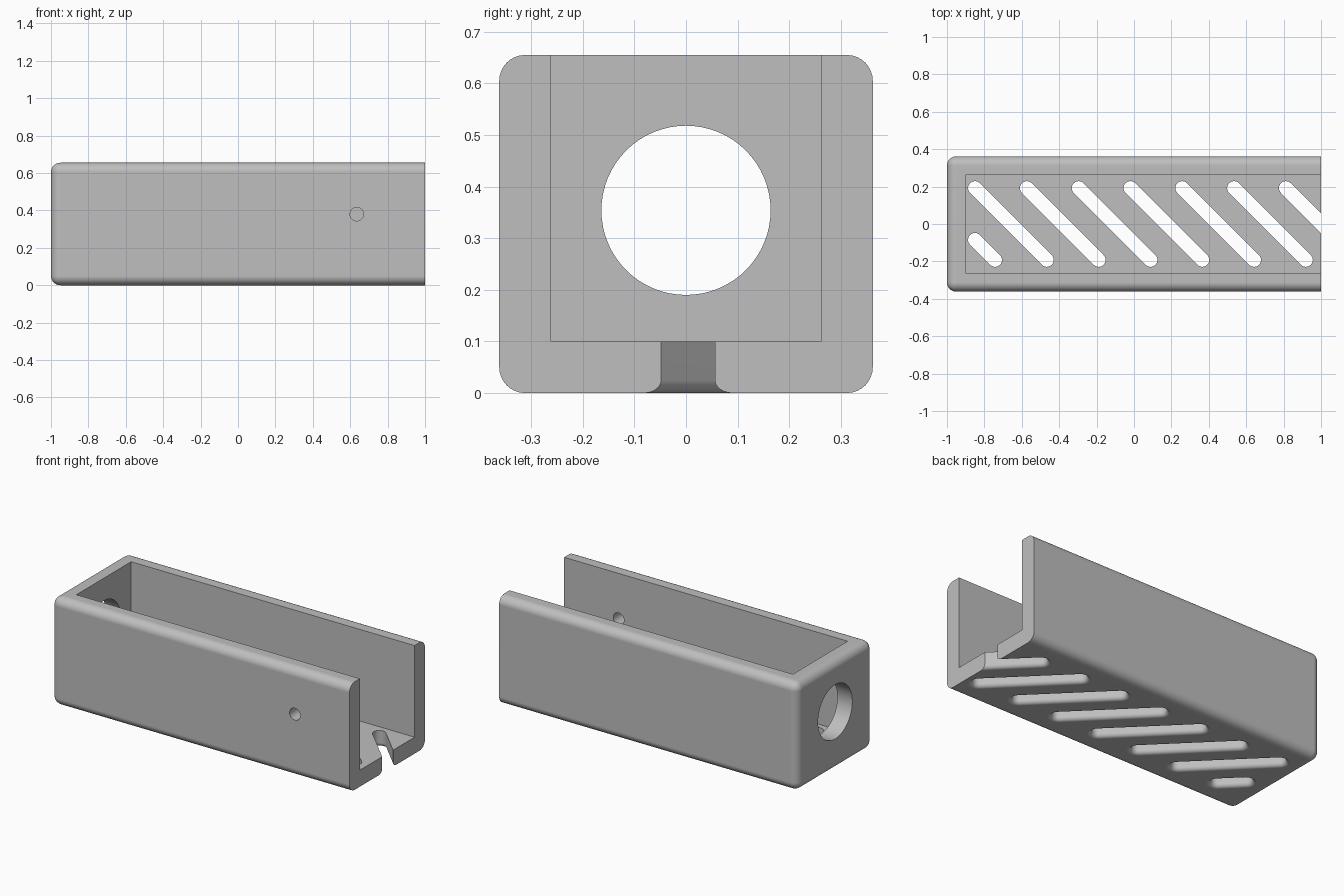
import bpy, bmesh, math
from mathutils import Vector, Matrix

if "Cube" in bpy.data.objects:
    bpy.data.objects.remove(bpy.data.objects["Cube"], do_unlink=True)

LENGTH, WIDTH, HEIGHT = 2.0, 0.724, 0.655
WALL, FILLET = 0.1, 0.05
SLOT_R, SLOT_FILLET, PITCH = 0.037, 0.024, 0.277
SLOT_Y = 0.192

grey = bpy.data.materials.new("plain grey")
grey.use_nodes = True
grey.diffuse_color = (0.52, 0.52, 0.52, 1)
grey.node_tree.nodes["Principled BSDF"].inputs["Base Color"].default_value = grey.diffuse_color


def make_object(name, bm):
    bmesh.ops.recalc_face_normals(bm, faces=bm.faces)
    mesh = bpy.data.meshes.new(name)
    bm.to_mesh(mesh)
    bm.free()
    mesh.materials.append(grey)
    obj = bpy.data.objects.new(name, mesh)
    bpy.context.collection.objects.link(obj)
    return obj


def add_box(bm, low, high):
    low, high = Vector(low), Vector(high)
    size = Matrix.Diagonal((*(high - low), 1))
    bmesh.ops.create_cube(bm, size=1, matrix=Matrix.Translation((low + high) / 2) @ size)


def add_cylinder(bm, centre, radius, depth, axis):
    turn = Vector((0, 0, 1)).rotation_difference(Vector(axis)).to_matrix().to_4x4()
    bmesh.ops.create_cone(bm, cap_ends=True, segments=64, radius1=radius, radius2=radius,
                          depth=depth, matrix=Matrix.Translation(centre) @ turn)


def add_slot(bm, start, end):
    """Rounded diagonal slot, flared at the underside."""
    heading = math.atan2(end[1] - start[1], end[0] - start[0])
    levels = [(SLOT_FILLET, -0.03)]
    for i in range(7):
        t = math.pi / 2 * (1 - i / 6)
        levels.append((SLOT_FILLET * (1 - math.cos(t)), SLOT_FILLET * (1 - math.sin(t))))
    levels.append((0, WALL + 0.03))
    rings = []
    for offset, z in levels:
        ring = []
        for centre, base in ((end, heading - math.pi / 2), (start, heading + math.pi / 2)):
            for k in range(17):
                a = base + math.pi * k / 16
                r = SLOT_R + offset
                ring.append(bm.verts.new((centre[0] + r * math.cos(a),
                                          centre[1] + r * math.sin(a), z)))
        rings.append(ring)
    for lower, upper in zip(rings, rings[1:]):
        for k in range(len(lower)):
            j = (k + 1) % len(lower)
            bm.faces.new((lower[k], lower[j], upper[j], upper[k]))
    bm.faces.new(rings[0][::-1])
    bm.faces.new(rings[-1])


# Outer block, rounded everywhere except around the open end
bm = bmesh.new()
add_box(bm, (-LENGTH / 2, -WIDTH / 2, 0), (LENGTH / 2, WIDTH / 2, HEIGHT))
rounded = [e for e in bm.edges if min(v.co.x for v in e.verts) < 0]
bmesh.ops.bevel(bm, geom=rounded, offset=FILLET, segments=8, profile=0.5, affect='EDGES')
tray = make_object("slotted_tray", bm)

# Inner channel, open at the top and at one end
bm = bmesh.new()
add_box(bm, (-LENGTH / 2 + WALL, -WIDTH / 2 + WALL, WALL), (LENGTH / 2 + 0.2, WIDTH / 2 - WALL, 1))
channel = make_object("channel_cutter", bm)

# End wall opening, side pin hole and floor slots
bm = bmesh.new()
add_cylinder(bm, (-LENGTH / 2 + WALL / 2, 0, 0.354), 0.164, 0.16, (1, 0, 0))
add_cylinder(bm, (0.635, -WIDTH / 2 + WALL / 2, 0.38), 0.036, 0.16, (0, 1, 0))
for i in range(7):
    x = -0.85 + PITCH * i
    add_slot(bm, (x, SLOT_Y), (x + 2 * SLOT_Y, -SLOT_Y))
add_slot(bm, (-0.85, SLOT_Y - PITCH), (-0.85 + 2 * SLOT_Y - PITCH, -SLOT_Y))
holes = make_object("hole_cutter", bm)

# Cut, bake the result and drop the cutters
for cutter in (channel, holes):
    cutter.hide_render = True
    mod = tray.modifiers.new(cutter.name, 'BOOLEAN')
    mod.operation = 'DIFFERENCE'
    mod.solver = 'EXACT'
    mod.object = cutter
bpy.context.view_layer.update()
graph = bpy.context.evaluated_depsgraph_get()
cut_mesh = bpy.data.meshes.new_from_object(tray.evaluated_get(graph))
tray.modifiers.clear()
tray.data = cut_mesh
cut_mesh.materials.clear()
cut_mesh.materials.append(grey)
for cutter in (channel, holes):
    bpy.data.objects.remove(cutter, do_unlink=True)

# Smooth fillets with crisp corners and flat walls
bpy.ops.object.select_all(action='DESELECT')
tray.select_set(True)
bpy.context.view_layer.objects.active = tray
bpy.ops.object.shade_smooth_by_angle(angle=math.radians(30))
weighted = tray.modifiers.new("flat_walls", 'WEIGHTED_NORMAL')
weighted.keep_sharp = True
